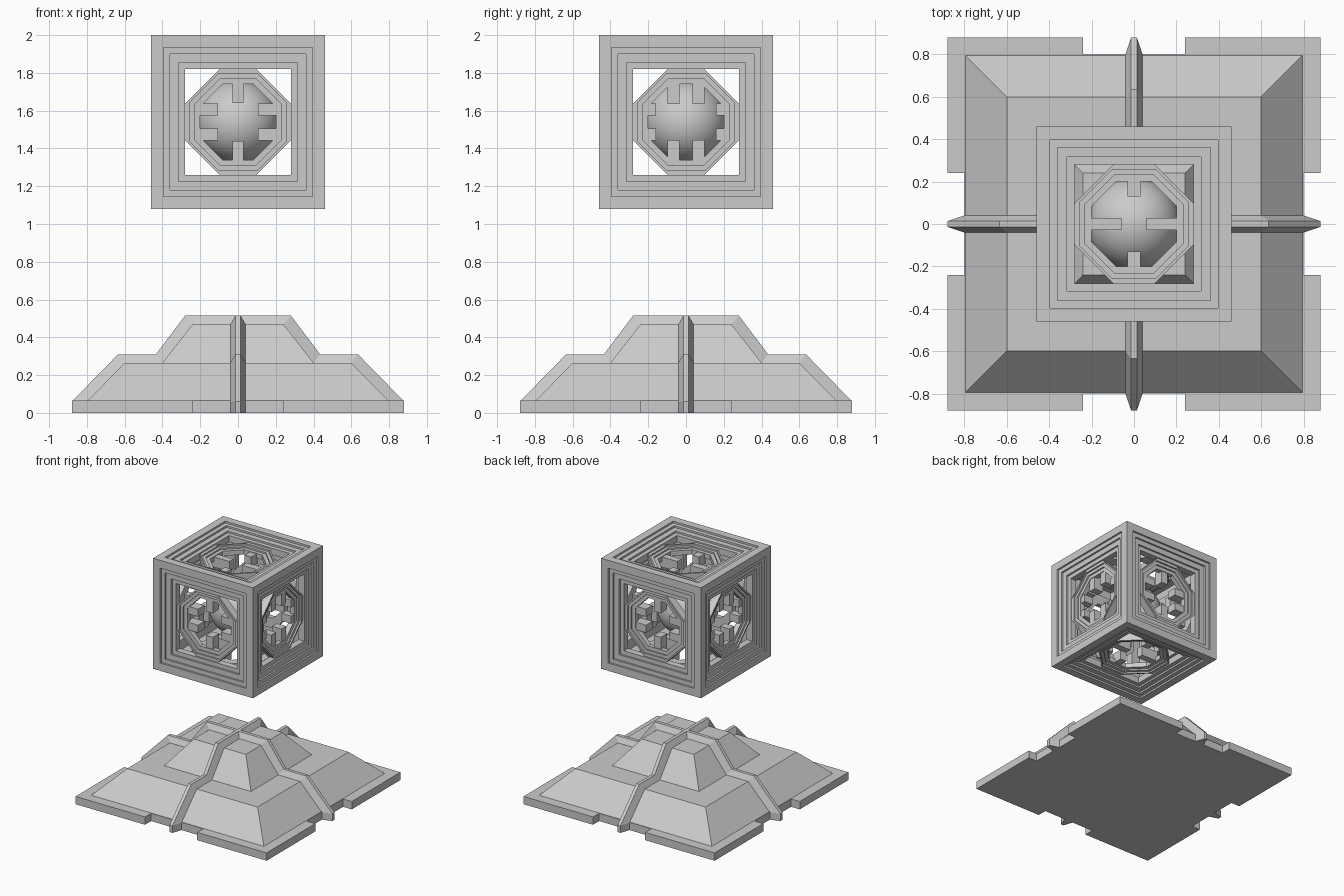
import bpy, bmesh
from mathutils import Matrix, Vector

if "Cube" in bpy.data.objects:
    bpy.data.objects.remove(bpy.data.objects["Cube"])

CZ = 1.54  # height of the cube centre


def finish(name, bm):
    bmesh.ops.remove_doubles(bm, verts=bm.verts, dist=1e-5)
    bmesh.ops.recalc_face_normals(bm, faces=bm.faces)
    me = bpy.data.meshes.new(name)
    bm.to_mesh(me)
    bm.free()
    ob = bpy.data.objects.new(name, me)
    bpy.context.collection.objects.link(ob)
    return ob


def loft(bm, loops, cap=False, closed=False):
    rows = [[bm.verts.new(p) for p in lp] for lp in loops]
    n = len(rows[0])
    pairs = list(zip(rows, rows[1:]))
    if closed:
        pairs.append((rows[-1], rows[0]))
    for a, b in pairs:
        for i in range(n):
            j = (i + 1) % n
            bm.faces.new((a[i], a[j], b[j], b[i]))
    if cap:
        bm.faces.new(rows[0])
        bm.faces.new(rows[-1])


def square(h, z):
    return [Vector((x * h, y * h, z)) for x, y in ((-1, -1), (1, -1), (1, 1), (-1, 1))]


def octagon(h, d, z):
    # flat sides at h, diagonal sides where |x| + |y| = d
    k = d - h
    return [Vector((x, y, z)) for x, y in
            ((h, -k), (h, k), (k, h), (-k, h), (-h, k), (-h, -k), (-k, -h), (k, -h))]


# base plate with a notch in the middle of every side
bm = bmesh.new()
side = [(-.88, -.88), (-.24, -.88), (-.24, -.80), (.24, -.80), (.24, -.88)]
outline = []
for k in range(4):
    for p in side:
        v = Vector(p)
        for _ in range(k):
            v = Vector((-v.y, v.x))
        outline.append(v)
loft(bm, [[(p.x, p.y, z) for p in outline] for z in (0, .065)], cap=True)
finish("base_plate", bm)

# stepped pyramid
bm = bmesh.new()
loft(bm, [square(.80, .06), square(.60, .265), square(.40, .265), square(.24, .47)], cap=True)
finish("stepped_pyramid", bm)

# bevelled ridges that follow the steps
inner = [(.80, 0), (.80, .06), (.60, .265), (.40, .265), (.24, .47)]
outer = [(.88, 0), (.88, .06), (.635, .31), (.435, .31), (.28, .515)]


def full(profile):
    return [(-x, z) for x, z in profile] + [(x, z) for x, z in reversed(profile)]


for k, name in enumerate(("ridge_side_to_side", "ridge_front_to_back")):
    bm = bmesh.new()
    loft(bm, [[(x, w, z) for x, z in full(p)]
              for p, w in ((inner, -.04), (outer, -.014), (outer, .014), (inner, .04))], cap=True)
    bm.transform(Matrix.Rotation(k * 1.5707963, 4, 'Z'))
    finish(name, bm)

# cube: each face is built facing +z, then turned into place
FACES = {}
for s, n in ((-1, "front"), (1, "back")):
    FACES[n] = ("y", lambda p, s=s: Vector((p.x, s * p.z, p.y + CZ)))
for s, n in ((1, "right"), (-1, "left")):
    FACES[n] = ("x", lambda p, s=s: Vector((s * p.z, p.x, p.y + CZ)))
for s, n in ((1, "top"), (-1, "bottom")):
    FACES[n] = ("z", lambda p, s=s: Vector((p.x, p.y, s * p.z + CZ)))

# teeth per axis: (u from, u to, v from, v to), mirrored in both directions
TEETH = {
    "y": [(-.03, .03, .10, .22), (.105, .22, .035, .098)],
    "x": [(.035, .098, .095, .22), (.16, .22, .035, .098)],
    "z": [(-.03, .03, .13, .22), (.06, .22, -.028, .028)],
}
STEPS = [(.46, .46), (.395, .46), (.395, .445), (.36, .445), (.36, .43), (.315, .43),
         (.315, .415), (.28, .415), (.28, .36), (.36, .36)]
RINGS = [(.285, .378, .405), (.255, .36, .405), (.255, .36, .392), (.23, .325, .392),
         (.23, .325, .38), (.20, .283, .38), (.20, .283, .34), (.285, .378, .34)]

shell = bmesh.new()
for name, (axis, turn) in FACES.items():
    # stepped square frame
    loft(shell, [[turn(p) for p in square(h, d)] for h, d in STEPS])
    # stepped octagon ring
    bm = bmesh.new()
    loft(bm, [[turn(p) for p in octagon(*r)] for r in RINGS], closed=True)
    finish(name + "_octagon_ring", bm)
    # teeth pointing into the opening
    bm = bmesh.new()
    done = set()
    for u0, u1, v0, v1 in TEETH[axis]:
        for su in (1, -1):
            for sv in (1, -1):
                us, vs = sorted((su * u0, su * u1)), sorted((sv * v0, sv * v1))
                key = (*us, *vs)
                if key in done:
                    continue
                done.add(key)
                loft(bm, [[turn(Vector((us[a], vs[b], d)))
                           for a, b in ((0, 0), (1, 0), (1, 1), (0, 1))]
                          for d in (.29, .375)], cap=True)
    finish(name + "_teeth", bm)
finish("cube_frame", shell)

# smooth core
bpy.ops.mesh.primitive_uv_sphere_add(segments=48, ring_count=24, radius=.217, location=(0, 0, CZ))
bpy.context.object.name = "core_sphere"
bpy.ops.object.shade_smooth()
